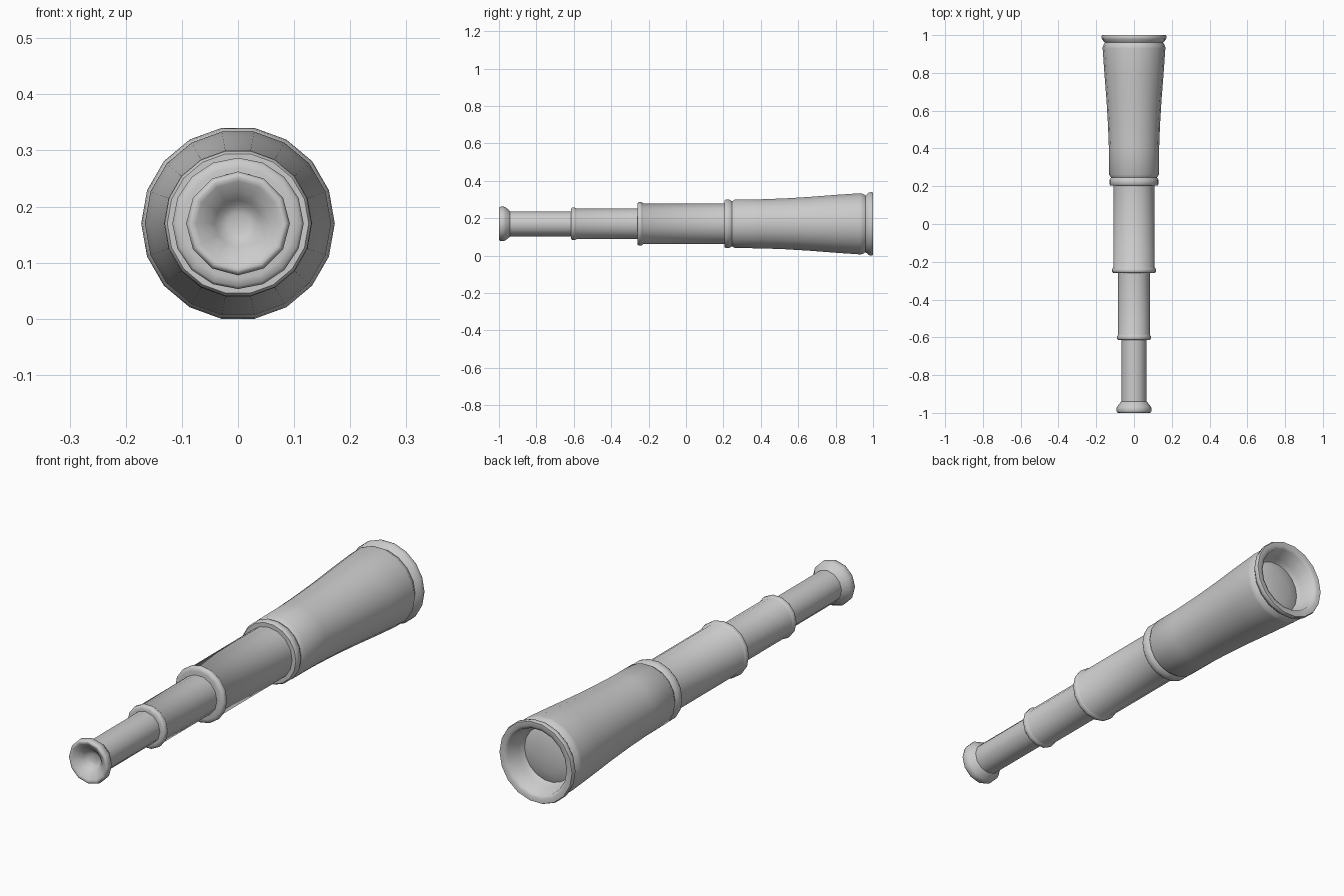
import bpy, bmesh, math

if "Cube" in bpy.data.objects:
    bpy.data.objects.remove(bpy.data.objects["Cube"])

AXIS_Z = 0.17


def lathe(name, sides, profile):
    """Revolve (y, radius) points around the long axis; radius 0 closes to a point."""
    bm = bmesh.new()
    rings = []
    for y, r in profile:
        if r == 0:
            rings.append([bm.verts.new((0, y, AXIS_Z))] * sides)
        else:
            rings.append([bm.verts.new((r * math.cos(2 * math.pi * i / sides), y,
                                        AXIS_Z + r * math.sin(2 * math.pi * i / sides)))
                          for i in range(sides)])
    for a, b in zip(rings, rings[1:]):
        for i in range(sides):
            j = (i + 1) % sides
            bm.faces.new(list(dict.fromkeys((a[i], a[j], b[j], b[i]))))
    bmesh.ops.recalc_face_normals(bm, faces=bm.faces)
    mesh = bpy.data.meshes.new(name)
    bm.to_mesh(mesh)
    bm.free()
    obj = bpy.data.objects.new(name, mesh)
    bpy.context.collection.objects.link(obj)
    bpy.context.view_layer.objects.active = obj
    obj.select_set(True)
    bpy.ops.object.shade_smooth_by_angle(angle=math.radians(50))
    obj.select_set(False)
    return obj


def draw_tube(name, sides, y0, y1, radius, lip):
    """Sliding tube with a raised rounded collar at its front end."""
    return lathe(name, sides, [
        (y0, 0), (y0, radius - 0.01), (y0 + 0.002, lip - 0.005), (y0 + 0.008, lip),
        (y0 + 0.02, lip), (y0 + 0.026, lip - 0.004), (y0 + 0.03, radius),
        (y1, radius), (y1, 0)])


# Flared main barrel: front collar, groove, taper, rear groove and rim
lathe("main_barrel", 18, [
    (0.205, 0), (0.205, 0.11), (0.205, 0.126), (0.212, 0.131), (0.232, 0.131),
    (0.246, 0.122), (0.262, 0.132), (0.40, 0.133), (0.53, 0.138), (0.66, 0.146),
    (0.80, 0.157), (0.93, 0.166), (0.942, 0.165), (0.96, 0.154), (0.978, 0.170),
    (0.992, 0.1725), (1.0, 0.169), (1.0, 0.150), (0.992, 0.138),
    (0.93, 0.128), (0.91, 0.115), (0.90, 0)])

# Objective lens, gently domed
lathe("objective_lens", 18, [
    (0.905, 0.127), (0.915, 0.105), (0.922, 0.07), (0.926, 0.035), (0.927, 0)])

# Three nested tubes
draw_tube("large_tube", 16, -0.26, 0.22, 0.109, 0.117)
draw_tube("middle_tube", 14, -0.615, -0.25, 0.084, 0.090)
lathe("small_tube", 12, [(-0.945, 0.067), (-0.60, 0.067), (-0.60, 0)])

# Eyepiece cup with a dished front
lathe("eyepiece", 12, [
    (-0.94, 0), (-0.94, 0.067), (-0.945, 0.072), (-0.965, 0.088), (-0.975, 0.0925),
    (-0.99, 0.0925), (-0.998, 0.089), (-1.0, 0.083), (-0.996, 0.075),
    (-0.985, 0.058), (-0.970, 0.042), (-0.957, 0.033), (-0.952, 0.018), (-0.95, 0)])
